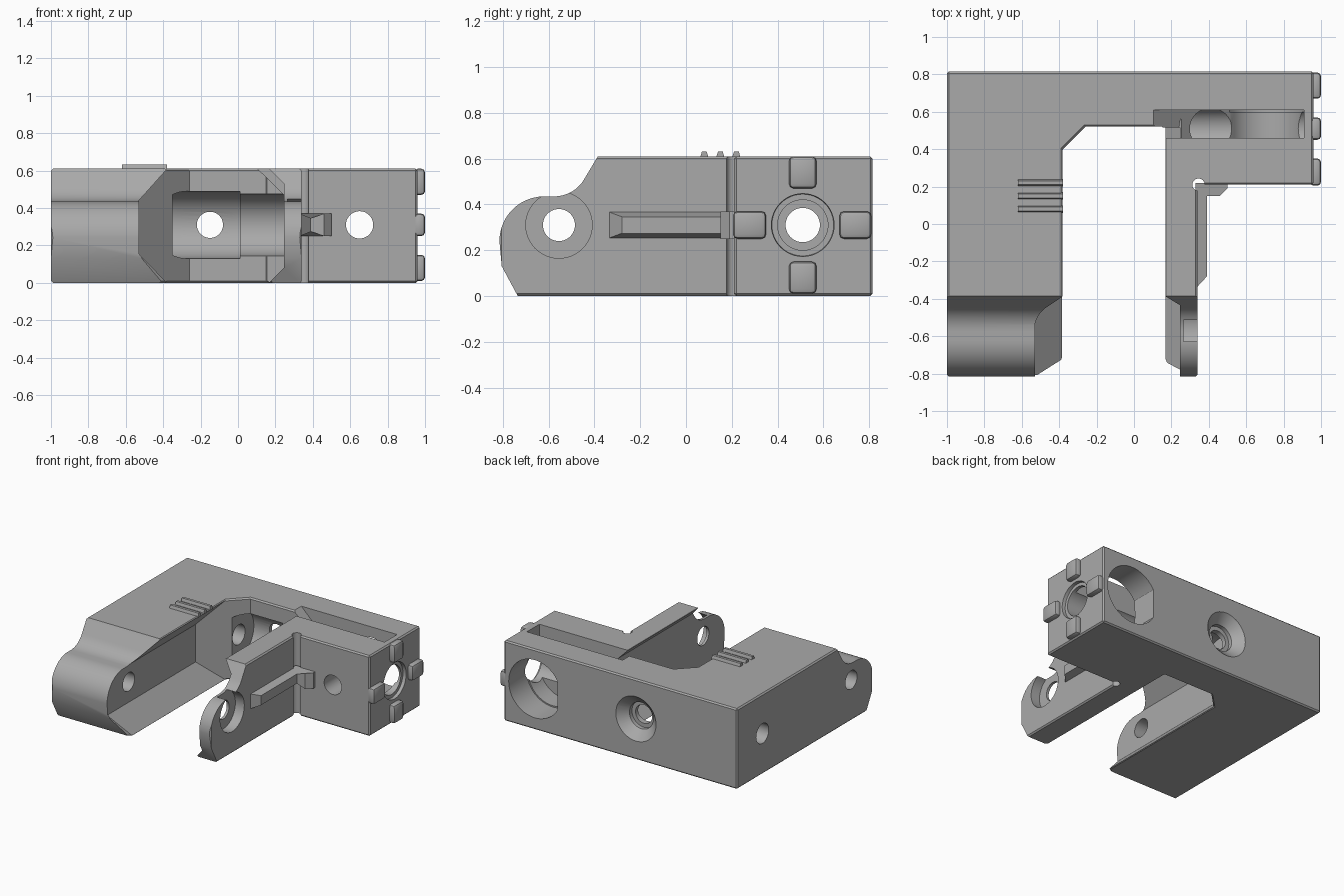
import bpy, math
from mathutils import Vector

old = bpy.data.objects.get("Cube")
if old:
    bpy.data.objects.remove(old, do_unlink=True)

grey = bpy.data.materials.new("plain grey")
grey.use_nodes = True
GREY = (0.4, 0.4, 0.4, 1)
grey.diffuse_color = GREY
grey.node_tree.nodes["Principled BSDF"].inputs["Base Color"].default_value = GREY


def new_object(name, verts, faces):
    mesh = bpy.data.meshes.new(name)
    mesh.from_pydata(verts, [], faces)
    mesh.materials.append(grey)
    obj = bpy.data.objects.new(name, mesh)
    bpy.context.collection.objects.link(obj)
    # make the normals point outwards
    bpy.context.view_layer.objects.active = obj
    bpy.ops.object.select_all(action='DESELECT')
    obj.select_set(True)
    bpy.ops.object.mode_set(mode='EDIT')
    bpy.ops.mesh.select_all(action='SELECT')
    bpy.ops.mesh.normals_make_consistent(inside=False)
    bpy.ops.object.mode_set(mode='OBJECT')
    return obj


def place(axis, u, v, w):
    """Profile point (u, v) at depth w along an axis; u, v keep xyz order."""
    return {"x": (w, u, v), "y": (u, w, v), "z": (u, v, w)}[axis]


def prism(name, axis, profile, start, end):
    n = len(profile)
    verts = [place(axis, u, v, w) for w in (start, end) for u, v in profile]
    sides = [(i, (i + 1) % n, n + (i + 1) % n, n + i) for i in range(n)]
    return new_object(name, verts, sides + [tuple(range(n)), tuple(range(n, 2 * n))])


def arc(cu, cv, r, a0, a1, n):
    steps = [math.radians(a0 + (a1 - a0) * i / n) for i in range(n + 1)]
    return [(cu + r * math.cos(a), cv + r * math.sin(a)) for a in steps]


def cone(name, axis, centre, start, end, r0, r1, n=48):
    ring0 = arc(*centre, r0, 0, 360, n)[:-1]
    ring1 = arc(*centre, r1, 0, 360, n)[:-1]
    obj = prism(name, axis, ring0, start, end)
    for i, (u, v) in enumerate(ring1):
        obj.data.vertices[n + i].co = place(axis, u, v, end)
    return obj


def apply(obj, mod):
    bpy.context.view_layer.objects.active = obj
    bpy.ops.object.modifier_apply(modifier=mod.name)


def bevel(obj, width, segments=1):
    mod = obj.modifiers.new("Bevel", 'BEVEL')
    mod.width, mod.segments = width, segments
    mod.limit_method, mod.angle_limit = 'ANGLE', math.radians(50)
    apply(obj, mod)


def cut(obj, cutter):
    cutter.hide_render = True
    mod = obj.modifiers.new("Cut", 'BOOLEAN')
    mod.operation, mod.solver, mod.object = 'DIFFERENCE', 'EXACT', cutter
    apply(obj, mod)
    bpy.data.objects.remove(cutter, do_unlink=True)


def box(name, lo, hi, width=0.02):
    obj = prism(name, "z", [(lo[0], lo[1]), (hi[0], lo[1]), (hi[0], hi[1]), (lo[0], hi[1])], lo[2], hi[2])
    bevel(obj, width, 2)
    return obj


TOP, MID = 0.61, 0.31
AXLE, PIVOT = (0.51, MID), (-0.555, MID)

# U-shaped housing
plan = [(-1, -0.815), (-0.53, -0.815), (-0.38, -0.72), (-0.38, 0.4), (-0.26, 0.52),
        (0.16, 0.52), (0.16, -0.72), (0.24, -0.815), (0.34, -0.815), (0.34, 0.21),
        (0.96, 0.21), (0.96, 0.815), (-1, 0.815)]
body = prism("housing", "z", plan, 0, TOP)
bevel(body, 0.01)

# rounded front ends of both arms
nose = [(-1, -0.1), (-0.735, -0.1), (-0.735, 0), (-0.805, 0.13)]
nose += arc(-0.62, 0.24, 0.195, 180, 90, 14)
nose += arc(-0.575, 0.585, 0.15, 270, 330, 8)
nose += [(-0.385, TOP), (-0.385, 0.8), (-1, 0.8)]
cut(body, prism("nose_cutter", "x", nose, -1.2, 1.2))

# wide pocket in the thick arm, closed by a diagonal wall
pocket = prism("thick_arm_pocket", "y",
               [(-0.53, 0.44), (-0.53, 0.155), (-0.36, -0.02), (-0.36, 0.63)], -1.1, 0)
for v in pocket.data.vertices:
    if v.co.y > -0.5:
        v.co.y = v.co.x + 0.777
cut(body, pocket)

# shallow pocket in the thin arm
cut(body, prism("thin_arm_pocket", "y",
                [(0.245, 0.53), (0.245, 0.08), (0.15, -0.015), (0.15, 0.625)], -1.1, 0.515))

# stepped chamber behind the inner wall
cut(body, cone("chamber", "x", AXLE, -0.35, 0.01, 0.18, 0.18))
cut(body, cone("chamber_step", "x", AXLE, -0.01, 0.25, 0.166, 0.166))

# slot open to the top, with a sloping start and a round floor
slot = [(0.1, 0.615), (0.1, 0.7), (0.91, 0.7), (0.91, MID)]
slot += arc(0.7, MID, 0.21, 0, -150, 16) + [(0.42, 0.3)]
cut(body, prism("slot_cutter", "y", slot, 0.46, 0.61))

# D-shaped opening in the back wall
opening = arc(0.7, MID, 0.22, -150, 150, 32)
cut(body, prism("back_opening", "y", opening, 0.6, 0.9))

# axle bore, pivot holes and bolt holes
cut(body, cone("axle_hole", "x", AXLE, -1.2, 1.2, 0.075, 0.075))
cut(body, cone("axle_bore", "x", AXLE, 0.27, 1.1, 0.11, 0.11))
cut(body, cone("axle_rim", "x", AXLE, 0.935, 1.1, 0.135, 0.15))
cut(body, cone("pivot_hole", "x", PIVOT, -1.2, 1.2, 0.07, 0.07))
cut(body, cone("pivot_seat", "x", PIVOT, 0.265, 0.5, 0.145, 0.145))
cut(body, cone("bolt_hole", "y", (-0.15, MID), 0.5, 1.1, 0.07, 0.07))
cut(body, cone("bolt_seat", "y", (-0.15, MID), 0.72, 1.1, 0.1, 0.1))
cut(body, cone("bolt_countersink", "y", (-0.15, MID), 0.75, 0.83, 0.1, 0.185))
cut(body, cone("front_hole", "y", (0.65, MID), 0.1, 0.55, 0.073, 0.073))

# round relief in the outer corner
cut(body, cone("corner_relief", "z", (0.345, 0.21), -0.1, 0.8, 0.033, 0.033, 24))

# coupling tabs around the axle bore
for name, y0, y1, z0, z1 in (("top", 0.45, 0.57, 0.47, 0.61), ("bottom", 0.45, 0.57, 0.01, 0.15),
                             ("front", 0.205, 0.35, 0.25, 0.37), ("back", 0.67, 0.81, 0.25, 0.37)):
    box(name + "_tab", (0.94, y0, z0), (1, y1, z1))

# stepped guide rail on the thin arm, tapered towards its outer face
rail = prism("guide_rail", "z", [(0.33, -0.345), (0.39, -0.28), (0.39, 0.15), (0.46, 0.15),
                                 (0.5, 0.19), (0.5, 0.22), (0.33, 0.22)], 0.25, 0.37)
for v in rail.data.vertices:
    if 0.38 < v.co.x < 0.4:
        v.co.z = MID + (v.co.z - MID) * 0.6

# three grip ribs on top of the thick arm
for i in range(3):
    y = 0.08 + i * 0.07
    prism("grip_rib", "x", [(y - 0.02, 0.6), (y + 0.02, 0.6), (y + 0.01, 0.632), (y - 0.01, 0.632)],
          -0.62, -0.38)

# smooth curved walls, keep hard edges
for obj in bpy.context.collection.objects:
    if obj.type == 'MESH' and obj.data.materials and obj.data.materials[0] == grey:
        bpy.ops.object.select_all(action='DESELECT')
        obj.select_set(True)
        bpy.context.view_layer.objects.active = obj
        bpy.ops.object.shade_smooth_by_angle(angle=math.radians(25))
